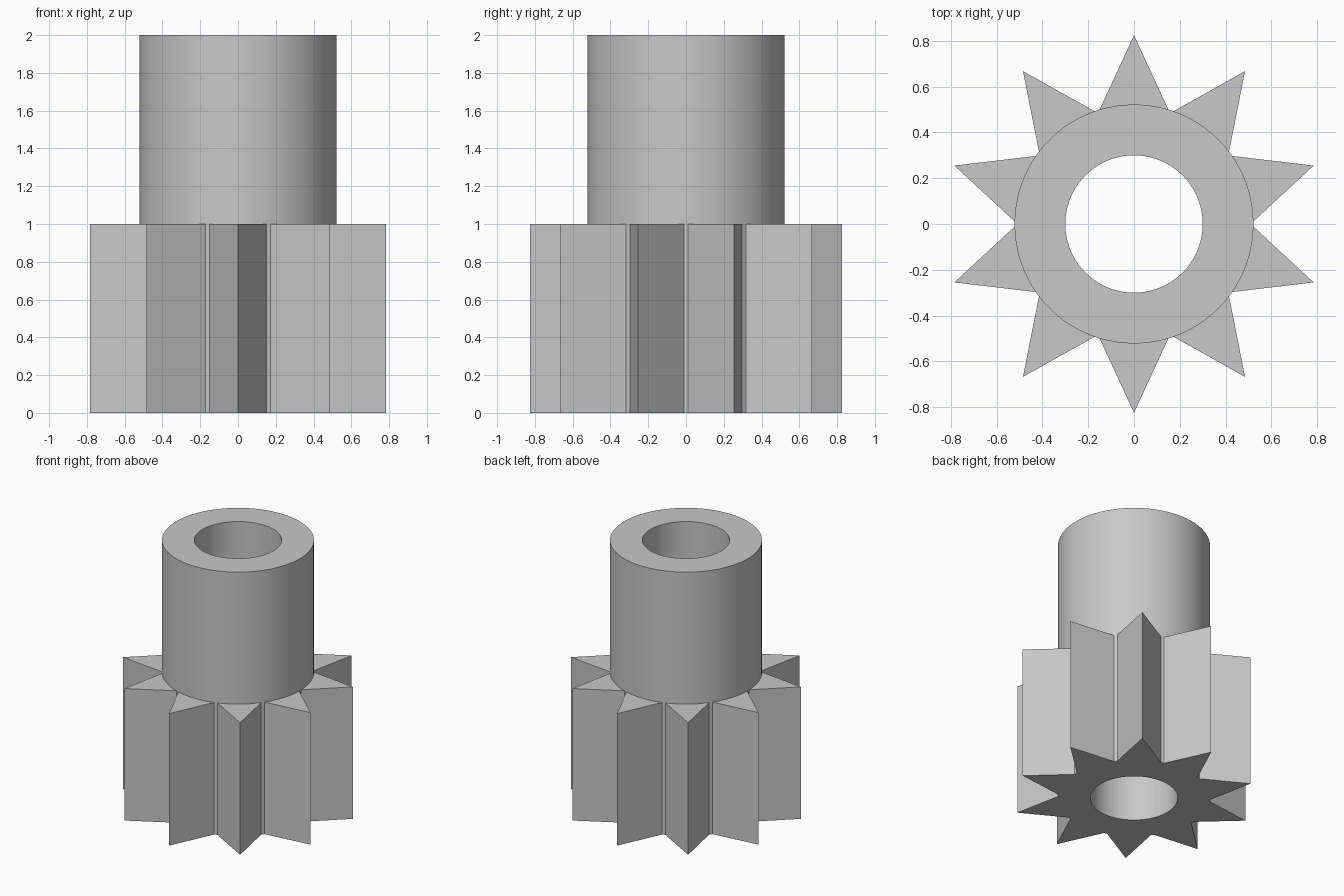
import bpy, bmesh
from math import radians, sin, cos, asin, pi

cube = bpy.data.objects.get("Cube")
if cube:
    bpy.data.objects.remove(cube, do_unlink=True)

TEETH = 10
TIP_R, BODY_R, BORE_R = 0.825, 0.522, 0.30
HALF_BASE = asin(0.15 / BODY_R)     # half angle of a tooth at its root
SEGMENTS = 80

grey = bpy.data.materials.new("plain grey")
grey.use_nodes = True
colour = (0.58, 0.58, 0.58, 1)
grey.diffuse_color = colour
grey.node_tree.nodes["Principled BSDF"].inputs["Base Color"].default_value = colour


def polar(r, a):
    return (r * cos(a), r * sin(a))


def circle(r):
    return [polar(r, 2 * pi * i / SEGMENTS) for i in range(SEGMENTS)]


def star():
    pts = []
    for i in range(TEETH):
        a = pi / 2 + 2 * pi * i / TEETH
        pts += [polar(BODY_R, a - HALF_BASE), polar(TIP_R, a), polar(BODY_R, a + HALF_BASE)]
    return pts


def bored_prism(name, outline, z0, z1):
    """Extrude an outline with the round bore cut through it."""
    bm = bmesh.new()
    edges = []
    for loop in (outline, circle(BORE_R)):
        vs = [bm.verts.new((x, y, z0)) for x, y in loop]
        edges += [bm.edges.new((v, vs[i - 1])) for i, v in enumerate(vs)]
    bmesh.ops.triangle_fill(bm, edges=edges, use_beauty=True)
    ext = bmesh.ops.extrude_face_region(bm, geom=bm.faces[:], use_keep_orig=True)
    top = [g for g in ext["geom"] if isinstance(g, bmesh.types.BMVert)]
    bmesh.ops.translate(bm, verts=top, vec=(0, 0, z1 - z0))
    bmesh.ops.recalc_face_normals(bm, faces=bm.faces[:])
    mesh = bpy.data.meshes.new(name)
    bm.to_mesh(mesh)
    bm.free()
    mesh.materials.append(grey)
    obj = bpy.data.objects.new(name, mesh)
    bpy.context.collection.objects.link(obj)
    bpy.ops.object.select_all(action="DESELECT")
    obj.select_set(True)
    bpy.context.view_layer.objects.active = obj
    bpy.ops.object.shade_smooth_by_angle(angle=radians(30))
    return obj


# Toothed lower half and plain round sleeve above it
bored_prism("toothed_gear", star(), 0, 1)
bored_prism("round_sleeve", circle(BODY_R), 1, 2)
